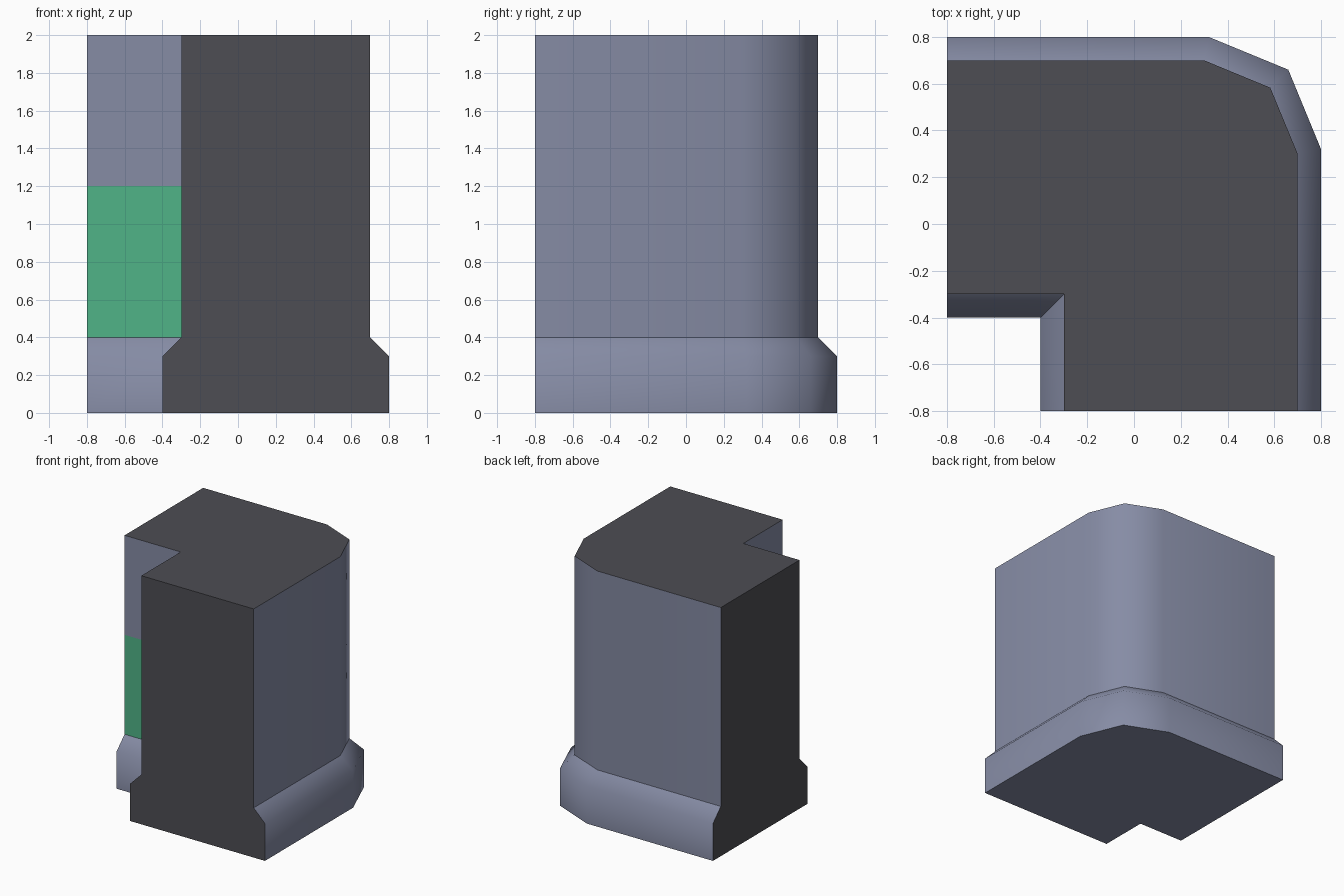
import bpy, bmesh, math

if "Cube" in bpy.data.objects:
    bpy.data.objects.remove(bpy.data.objects["Cube"])


def srgb(r, g, b):
    def lin(v):
        v /= 255
        return v / 12.92 if v <= 0.04045 else ((v + 0.055) / 1.055) ** 2.4
    return (lin(r), lin(g), lin(b), 1)


def material(name, rgb):
    m = bpy.data.materials.new(name)
    m.diffuse_color = srgb(*rgb)
    m.use_nodes = True
    m.node_tree.nodes["Principled BSDF"].inputs["Base Color"].default_value = m.diffuse_color
    return m


GREY, DARK, GREEN = 0, 1, 2
mats = [material("wall_grey", (134, 140, 165)),
        material("dark_section", (77, 77, 83)),
        material("green_panel", (80, 180, 135))]

# Corner wall outlines, counter-clockwise: slim wall and wide base
wall = [(0.7, -0.8), (0.7, 0.3), (0.583, 0.583), (0.3, 0.7),
        (-0.8, 0.7), (-0.8, -0.3), (-0.3, -0.3), (-0.3, -0.8)]
base = [(0.8, -0.8), (0.8, 0.32), (0.66, 0.66), (0.32, 0.8),
        (-0.8, 0.8), (-0.8, -0.4), (-0.4, -0.4), (-0.4, -0.8)]
levels = [(0, base), (0.3, base), (0.4, wall), (1.2, wall), (2, wall)]

# Loft the outlines up through the levels
bm = bmesh.new()
rings = [[bm.verts.new((x, y, z)) for x, y in outline] for z, outline in levels]
n = len(wall)
for k in range(len(rings) - 1):
    lo, hi = rings[k], rings[k + 1]
    for i in range(n):
        j = (i + 1) % n
        f = bm.faces.new((lo[i], lo[j], hi[j], hi[i]))
        if i in (4, 7):                  # cut ends of the wall
            f.material_index = DARK
        elif i in (5, 6) and k == 2:     # green band on the inner walls
            f.material_index = GREEN
bm.faces.new(rings[0][::-1])             # underside stays grey
bm.faces.new(rings[-1]).material_index = DARK

# Smooth rounded corner and base, crisp everywhere else
bm.normal_update()
for f in bm.faces:
    f.smooth = True
for e in bm.edges:
    on_ledge = all(abs(v.co.z - 0.4) < 1e-4 for v in e.verts)
    e.smooth = not on_ledge and e.calc_face_angle(0) < math.radians(50)

mesh = bpy.data.meshes.new("corner_wall")
bm.to_mesh(mesh)
bm.free()
for m in mats:
    mesh.materials.append(m)
bpy.context.collection.objects.link(bpy.data.objects.new("corner_wall", mesh))
